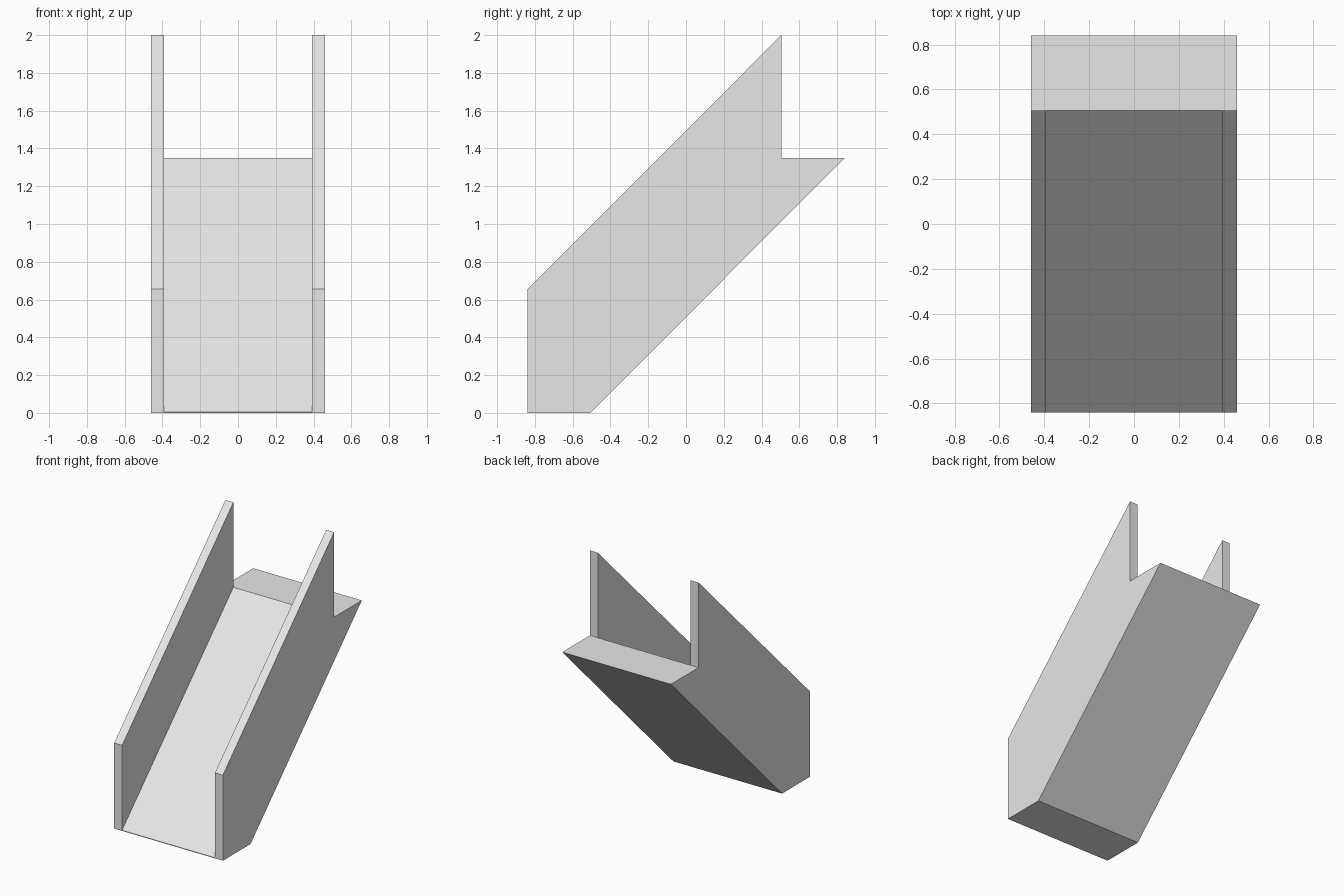
import bpy
import bmesh

if "Cube" in bpy.data.objects:
    bpy.data.objects.remove(bpy.data.objects["Cube"], do_unlink=True)

# One plain light grey for the whole ramp
grey = bpy.data.materials.new("light_grey")
grey.use_nodes = True
grey.diffuse_color = (0.8, 0.8, 0.8, 1)
grey.node_tree.nodes["Principled BSDF"].inputs["Base Color"].default_value = grey.diffuse_color

HALF_WIDTH = 0.46
INNER = 0.393
FRONT, BACK = -0.84, 0.84
WALL_END = 0.505
DECK_TOP = 1.35


def extrude_profile(name, profile, x0, x1):
    """Extrude a (y, z) side profile from x0 to x1."""
    bm = bmesh.new()
    face = bm.faces.new([bm.verts.new((x0, y, z)) for y, z in profile])
    moved = bmesh.ops.extrude_face_region(bm, geom=[face])["geom"]
    verts = [v for v in moved if isinstance(v, bmesh.types.BMVert)]
    bmesh.ops.translate(bm, verts=verts, vec=(x1 - x0, 0, 0))
    bmesh.ops.recalc_face_normals(bm, faces=bm.faces)
    mesh = bpy.data.meshes.new(name)
    bm.to_mesh(mesh)
    bm.free()
    mesh.materials.append(grey)
    obj = bpy.data.objects.new(name, mesh)
    bpy.context.collection.objects.link(obj)
    return obj


# Sloping slab between the walls, with a level ledge at the top
slab = [(FRONT, 0), (-WALL_END, 0), (BACK, DECK_TOP),
        (WALL_END, DECK_TOP), (FRONT, 0.005)]
extrude_profile("ramp_slab", slab, -INNER, INNER)

# Side walls: run the full depth of the slab and rise above it
wall = [(FRONT, 0), (-WALL_END, 0), (BACK, DECK_TOP),
        (WALL_END, DECK_TOP), (WALL_END, 2), (FRONT, 0.655)]
for side, name in ((1, "left_wall"), (-1, "right_wall")):
    extrude_profile(name, wall, side * INNER, side * HALF_WIDTH)
